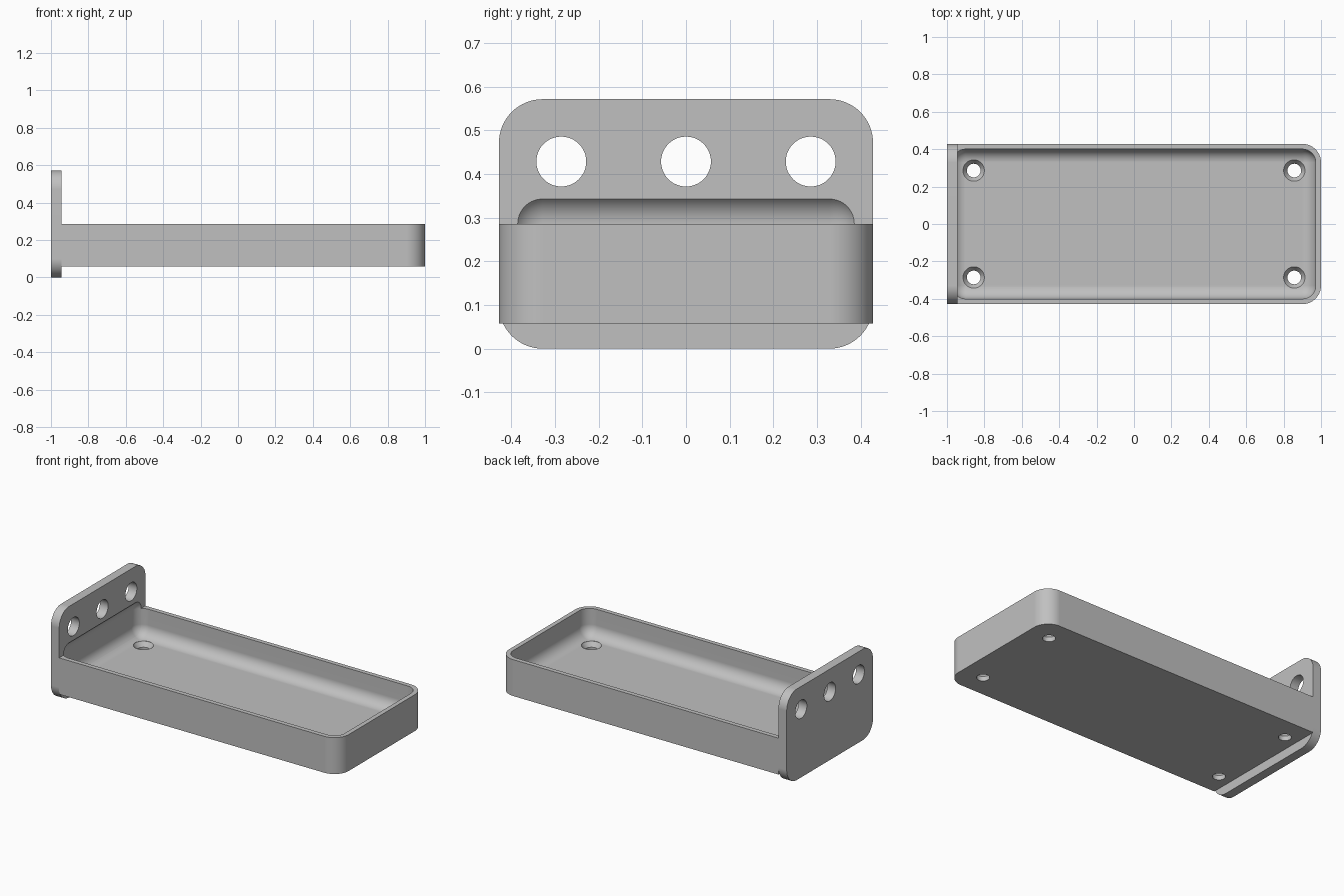
import bpy, bmesh, math
from mathutils import Matrix, Vector

if "Cube" in bpy.data.objects:
    bpy.data.objects.remove(bpy.data.objects["Cube"], do_unlink=True)

U = 2 / 70            # design unit: the part is 70 units long
HALF_W = 15 * U
PLATE_X = -33 * U     # inner face of the end plate
CORNER = 3.5 * U

gray = bpy.data.materials.new("plain_gray")
gray.use_nodes = True
gray.diffuse_color = (0.53, 0.53, 0.53, 1)
gray.node_tree.nodes["Principled BSDF"].inputs["Base Color"].default_value = gray.diffuse_color


def finish(name, bm):
    bmesh.ops.recalc_face_normals(bm, faces=bm.faces)
    mesh = bpy.data.meshes.new(name)
    bm.to_mesh(mesh)
    bm.free()
    mesh.materials.append(gray)
    obj = bpy.data.objects.new(name, mesh)
    bpy.context.collection.objects.link(obj)
    return obj


def box(name, low, high, radius, segments, pick):
    """Box between two corners, with the picked edges rounded."""
    low, high = Vector(low), Vector(high)
    bm = bmesh.new()
    bmesh.ops.create_cube(bm, size=1)
    for v in bm.verts:
        v.co = Vector([(low[i] + high[i]) / 2 + v.co[i] * (high[i] - low[i]) for i in range(3)])
    bmesh.ops.bevel(bm, geom=[e for e in bm.edges if pick(e)], offset=radius,
                    segments=segments, profile=0.5, affect='EDGES')
    return finish(name, bm)


def turned(name, rings, place):
    """Solid of revolution from (radius, height) rings."""
    bm = bmesh.new()
    n = 48
    loops = [[bm.verts.new(place @ Vector((r * math.cos(math.tau * i / n),
                                           r * math.sin(math.tau * i / n), h)))
              for i in range(n)] for r, h in rings]
    for a, b in zip(loops, loops[1:]):
        for i in range(n):
            j = (i + 1) % n
            bm.faces.new((a[i], a[j], b[j], b[i]))
    bm.faces.new(loops[0])
    bm.faces.new(loops[-1])
    return finish(name, bm)


def along(edge, axis):
    d = edge.verts[0].co - edge.verts[1].co
    return abs(d[axis]) > 0.99 * d.length


# Tray block, rounded at its free end
tray = box("tray", (PLATE_X, -HALF_W, 2 * U), (1, HALF_W, 10 * U), CORNER, 16,
           lambda e: along(e, 2) and e.verts[0].co.x > 0)

# Upright end plate, rounded at all four corners
plate = box("end_plate", (-1, -HALF_W, 0), (PLATE_X, HALF_W, 20 * U), CORNER, 16,
            lambda e: along(e, 0))

# Fully rounded pocket, which also bites into the plate
pocket = box("pocket_cutter", (-34 * U, -14 * U, 4 * U), (34 * U, 14 * U, 12.5 * U),
             2.5 * U, 12, lambda e: True)

# Countersunk screw holes in the tray floor
screws = [turned("screw_cutter",
                 [(1.28 * U, U), (1.28 * U, 3 * U), (2 * U, 4 * U), (2 * U, 5 * U)],
                 Matrix.Translation((sx * 30 * U, sy * 10 * U, 0)))
          for sx in (-1, 1) for sy in (-1, 1)]

# Three round holes through the plate
plate_holes = [turned("plate_hole_cutter", [(2 * U, -3 * U), (2 * U, 3 * U)],
                      Matrix.Translation((-34 * U, y * 10 * U, 15 * U))
                      @ Matrix.Rotation(math.pi / 2, 4, 'Y'))
               for y in (-1, 0, 1)]


def carve(obj, cutters):
    bpy.ops.object.select_all(action='DESELECT')
    obj.select_set(True)
    bpy.context.view_layer.objects.active = obj
    for cutter in cutters:
        mod = obj.modifiers.new("cut", 'BOOLEAN')
        mod.operation = 'DIFFERENCE'
        mod.solver = 'EXACT'
        mod.object = cutter
        bpy.ops.object.modifier_apply(modifier=mod.name)
    bpy.ops.object.shade_smooth_by_angle(angle=math.radians(25))
    normals = obj.modifiers.new("even_shading", 'WEIGHTED_NORMAL')
    normals.keep_sharp = True


carve(tray, [pocket] + screws)
carve(plate, [pocket] + plate_holes)

for cutter in [pocket] + screws + plate_holes:
    bpy.data.objects.remove(cutter, do_unlink=True)
